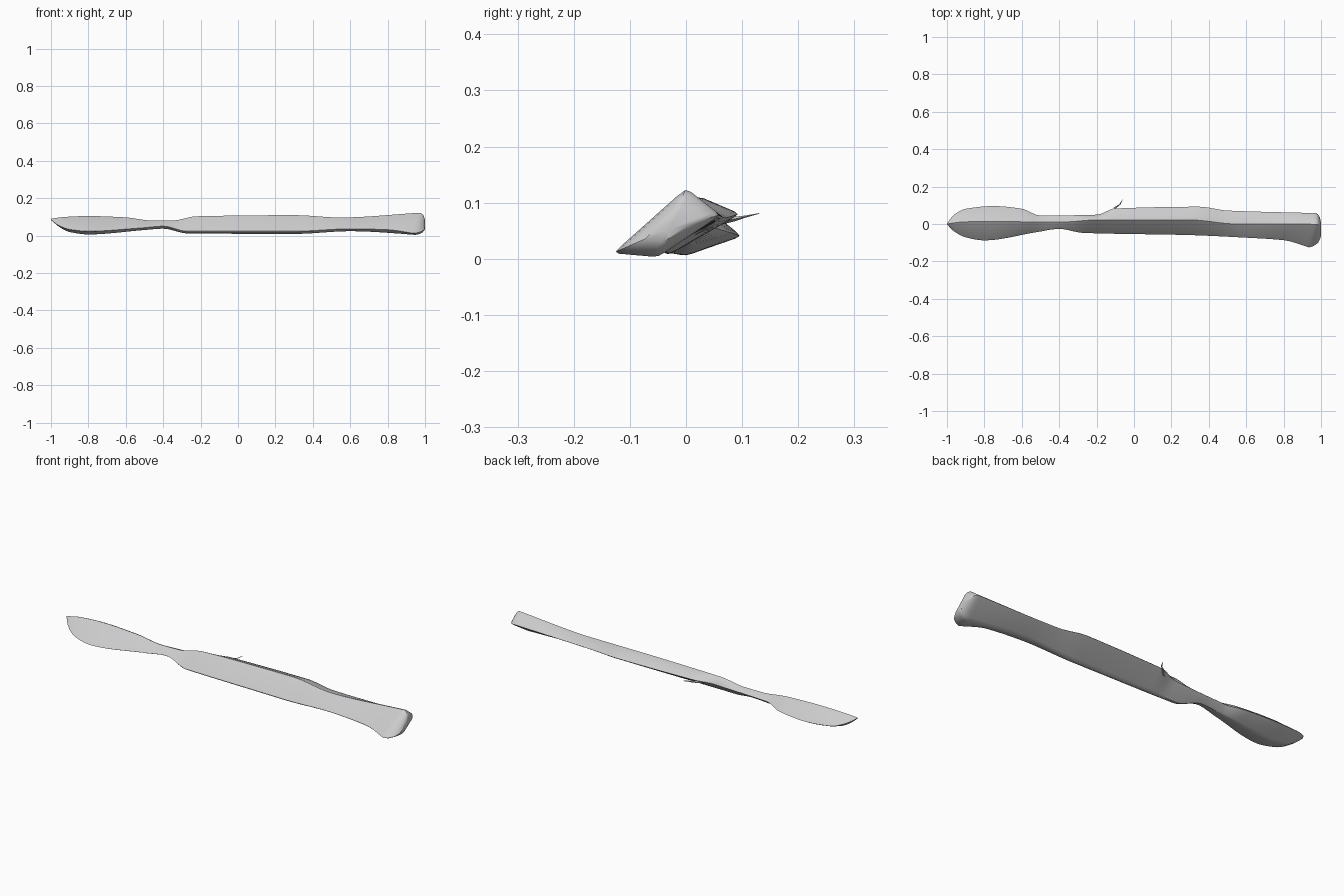
import bpy
import bmesh
from mathutils import Vector

cube = bpy.data.objects.get("Cube")
if cube:
    bpy.data.objects.remove(cube, do_unlink=True)

grey = bpy.data.materials.new("light grey")
grey.use_nodes = True
colour = (0.6, 0.6, 0.61, 1)
grey.diffuse_color = colour
grey.node_tree.nodes["Principled BSDF"].inputs["Base Color"].default_value = colour

# Four guide rails (x, y, z) that run from the blade tip to the handle end
FRONT = [(-1, 0, .086), (-.97, -.035, .06), (-.9, -.075, .032), (-.8, -.092, .022),
         (-.52, -.046, .04), (-.4, -.028, .05), (-.27, -.05, .022), (.3, -.062, .022),
         (.6, -.076, .035), (.8, -.09, .03), (.935, -.13, .01)]
RIDGE = [(-1, 0, .09), (-.93, .01, .102), (-.8, .015, .108), (-.6, .012, .1),
         (-.45, .01, .081), (-.35, .012, .082), (-.22, .022, .106), (.3, .022, .112),
         (.55, 0, .099), (.975, 0, .126)]
BACK = [(-1, 0, .086), (-.97, .045, .068), (-.9, .085, .048), (-.75, .1, .04),
        (-.6, .085, .045), (-.5, .047, .058), (-.2, .052, .07), (-.1, .087, .08),
        (.35, .097, .08), (.5, .076, .074), (.975, .062, .078)]
UNDER = [(-1, 0, .083), (-.95, 0, .042), (-.9, 0, .018), (-.8, 0, .005),
         (-.5, .008, .029), (-.4, .01, .036), (-.27, -.022, .01), (.3, -.03, .007),
         (.6, -.03, .022), (.95, -.05, .003)]


def slope(rail, i):
    """Tangent that never overshoots, for each of y and z."""
    if i in (0, len(rail) - 1):
        return [0, 0]
    a, b, c = rail[i - 1:i + 2]
    result = []
    for k in (1, 2):
        s = (b[k] - a[k]) / (b[0] - a[0])
        t = (c[k] - b[k]) / (c[0] - b[0])
        result.append(2 * s * t / (s + t) if s * t > 0 else 0)
    return result


def on_rail(rail, t):
    """Smooth point on a rail, t from 0 at the tip to 1 at the end."""
    x = rail[0][0] + t * (rail[-1][0] - rail[0][0])
    i = 0
    while i < len(rail) - 2 and x > rail[i + 1][0]:
        i += 1
    a, b = rail[i], rail[i + 1]
    h = b[0] - a[0]
    u = (x - a[0]) / h
    m, n = slope(rail, i), slope(rail, i + 1)
    if i == 0:
        m = [(b[k] - a[k]) / h for k in (1, 2)]
    if i == len(rail) - 2:
        n = [(b[k] - a[k]) / h for k in (1, 2)]
    out = [x]
    for k in (1, 2):
        ease = u * u * (3 - 2 * u)
        out.append(a[k] + (b[k] - a[k]) * ease
                   + h * u * (1 - u) * ((1 - u) * m[k - 1] - u * n[k - 1]))
    return Vector(out)


def section(t):
    """Four-sided section with softened corners."""
    corners = [on_rail(r, t) for r in (FRONT, RIDGE, BACK, UNDER)]
    ring = []
    for i, c in enumerate(corners):
        before = c.lerp(corners[i - 1], 0.13)
        after = c.lerp(corners[(i + 1) % 4], 0.13)
        ring += [before, c.lerp((before + after) / 2, 0.35), after]
    return ring


def finish(name, bm, angle):
    bmesh.ops.recalc_face_normals(bm, faces=bm.faces)
    mesh = bpy.data.meshes.new(name)
    bm.to_mesh(mesh)
    bm.free()
    mesh.materials.append(grey)
    obj = bpy.data.objects.new(name, mesh)
    bpy.context.collection.objects.link(obj)
    bpy.ops.object.select_all(action="DESELECT")
    obj.select_set(True)
    bpy.context.view_layer.objects.active = obj
    bpy.ops.object.shade_smooth_by_angle(angle=angle)
    return obj


def loft(bm, rings):
    loops = [[bm.verts.new(p) for p in ring] for ring in rings]
    for a, b in zip(loops, loops[1:]):
        for i in range(len(a)):
            j = (i + 1) % len(a)
            bm.faces.new((a[i], a[j], b[j], b[i]))
    bm.faces.new(loops[0])
    bm.faces.new(loops[-1])


# Blade, neck and handle as one loft, closed by a domed end
STEPS = 120
rings = [section(i / STEPS) for i in range(STEPS + 1)]
rim = rings[-1]
middle = sum(rim, Vector()) / len(rim)
for size, reach in ((0.93, 0.35), (0.75, 0.75), (0.45, 0.97), (0.15, 1)):
    ring = []
    for p in rim:
        q = middle.lerp(p, size)
        q.x = p.x + (1 - p.x) * reach
        ring.append(q)
    rings.append(ring)
bm = bmesh.new()
loft(bm, rings)
finish("blade_and_handle", bm, 0.6)

# Thin bent thorn on the back edge
path = [Vector(p) for p in ((-.13, .06, .066), (-.1, .088, .071),
                            (-.075, .105, .075), (-.062, .131, .081))]
bm = bmesh.new()
thorn = []
for centre, r in zip(path, (.012, .008, .004, .001)):
    thorn.append([centre + Vector(d) * r for d in
                  ((1, 0, 0), (0, 0, .5), (-1, 0, 0), (0, 0, -.5))])
loft(bm, thorn)
finish("back_thorn", bm, 1.0)
